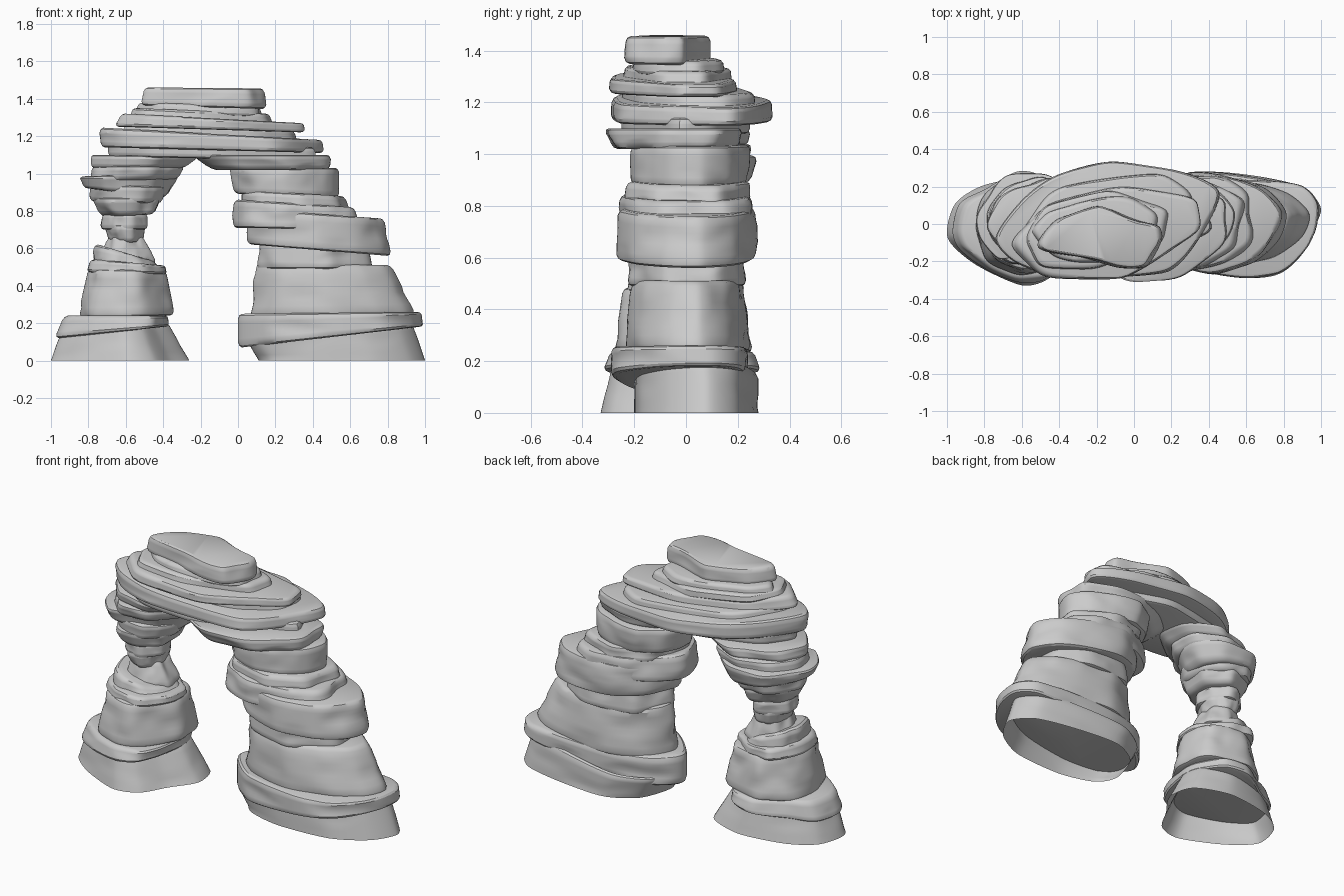
import bpy, math, random
from mathutils import Vector, noise

if "Cube" in bpy.data.objects:
    bpy.data.objects.remove(bpy.data.objects["Cube"])

SEG = 80

# plan outlines (x, y) of the layers whose shape shows clearly from above
BLUNT = [(0, 0), (.1, .16), (.35, .24), (.68, .24), (.9, .21), (.99, .1), (.95, -.12),
         (.78, -.27), (.55, -.29), (.2, -.21)]
WEDGE = [(0, -.02), (.1, .16), (.33, .26), (.62, .24), (.86, .17), (.99, .05), (.94, -.09),
         (.76, -.21), (.48, -.27), (.18, -.2)]
FOOT = [(-.99, -.04), (-.95, .11), (-.8, .2), (-.63, .29), (-.47, .25), (-.37, .1),
        (-.37, -.12), (-.44, -.3), (-.61, -.32), (-.8, -.25), (-.95, -.14)]
PLANS = {
    "left_foot_slab": FOOT,
    "left_base": [(-1, -.08), (-.96, .1), (-.8, .2), (-.52, .24), (-.3, .16), (-.26, 0),
                  (-.36, -.15), (-.45, -.29), (-.6, -.33), (-.85, -.22)],
    "right_base": [(.11, -.02), (.18, .18), (.36, .28), (.65, .26), (.9, .2), (1, .08),
                   (.92, -.07), (.72, -.18), (.4, -.2), (.18, -.14)],
    "bridge_wide": [(-.72, -.07), (-.58, .13), (-.4, .26), (-.1, .335), (.27, .28), (.47, .17),
                    (.36, -.08), (.2, -.25), (-.1, -.28), (-.4, -.28), (-.62, -.2)],
    "top_cap": [(-.51, -.08), (-.42, .03), (-.21, .107), (-.12, .09), (.03, .03), (.14, 0),
                (.15, -.08), (.07, -.21), (-.07, -.22), (-.23, -.18), (-.48, -.13)],
    "right_foot_slab": BLUNT,
}
for key in ("right_block", "right_boulder", "right_upper_block"):
    PLANS[key] = WEDGE


def spline(ctrl):
    """Closed smooth curve through the control points, clockwise input reversed."""
    n, out = len(ctrl), []
    for i in range(SEG):
        f = i * n / SEG
        k, t = int(f), f - int(f)
        p = [Vector(ctrl[(k + d) % n]) for d in (-1, 0, 1, 2)]
        m1, m2 = (p[2] - p[0]) * .4, (p[3] - p[1]) * .4
        out.append(p[1] * (2 * t**3 - 3 * t**2 + 1) + m1 * (t**3 - 2 * t**2 + t)
                   + p[2] * (3 * t**2 - 2 * t**3) + m2 * (t**3 - t**2))
    return out[::-1]


def outline(name, rng, skew):
    """Plan shape fitted to the -1..1 square: given plan or random rounded polygon."""
    if name in PLANS:
        pts = spline(PLANS[name])
    else:
        n = rng.choice((7, 8, 9))
        planes = [((k + rng.uniform(-.2, .2)) * math.tau / n, rng.uniform(.9, 1.06)) for k in range(n)]
        pts = []
        for i in range(SEG):
            a = i * math.tau / SEG
            r = sum(max(0, math.cos(a - ak) / d) ** 16 for ak, d in planes) ** (-1 / 16)
            u, v = r * math.cos(a), r * math.sin(a)
            pts.append((u, v + skew * u))
    lo = [min(p[k] for p in pts) for k in (0, 1)]
    hi = [max(p[k] for p in pts) for k in (0, 1)]
    return [tuple(2 * (p[k] - lo[k]) / (hi[k] - lo[k]) - 1 for k in (0, 1)) for p in pts]


def slab(name, bx0, bx1, tx0, tx1, y0, y1, zbl, zbr, ztl, ztr, skew=0, rough=.012, hollow=False):
    """Stone layer: bottom/top x ranges, y range, left/right heights of both faces."""
    rng = random.Random(name)
    shape = outline(name, rng, skew)
    seed = rng.uniform(0, 50)
    wmax = max(bx1 - bx0, tx1 - tx0)
    thick = min(ztl - zbl, ztr - zbr)
    e = min(.022, .3 * thick) / ((ztl - zbl + ztr - zbr) / 2)
    # rows: (height fraction, inset) with rounded rims
    rows = [(e + (1 - 2 * e) * k / 7, 0) for k in range(8)]
    rows = rows + [(1 - .3 * e, .007), (1, .02)]
    rows = ([(0, 0)] if hollow else [(0, .02), (.3 * e, .007)]) + rows
    verts = []
    for t, inset in rows:
        x0, x1 = bx0 + (tx0 - bx0) * t, bx1 + (tx1 - bx1) * t
        hx = (x1 - x0) / 2
        hy = (y1 - y0) / 2 * (.35 + .65 * (x1 - x0) / wmax)
        cx, cy = (x0 + x1) / 2, (y0 + y1) / 2
        for u, v in shape:
            s = (u + 1) / 2
            zb, zt = zbl + (zbr - zbl) * s, ztl + (ztr - ztl) * s
            z = zb + (zt - zb) * t
            # strata-like erosion, always cutting inward
            q = Vector((u * 1.7 + seed, v * 1.7, z * 11))
            cut = inset + rough * max(0, noise.noise(q) + .1) * 1.6
            if hollow and t == 0:
                cut = 0
            verts.append((cx + u * (hx - cut), cy + v * (hy - cut), z))
    faces = []
    for r in range(len(rows) - 1):
        for i in range(SEG):
            j = (i + 1) % SEG
            a, b = r * SEG, (r + 1) * SEG
            faces.append((a + i, a + j, b + j, b + i))
    top = (len(rows) - 1) * SEG
    if not hollow:
        faces.append(tuple(range(top, top + SEG)))
        faces.append(tuple(reversed(range(SEG))))
    me = bpy.data.meshes.new(name)
    me.from_pydata(verts, [], faces)
    me.update()
    ob = bpy.data.objects.new(name, me)
    bpy.context.collection.objects.link(ob)
    bpy.ops.object.select_all(action='DESELECT')
    ob.select_set(True)
    bpy.context.view_layer.objects.active = ob
    bpy.ops.object.shade_smooth_by_angle(angle=math.radians(32))


# open-ended feet
slab("left_base", -1, -.26, -.94, -.38, -.33, .25, 0, 0, .18, .21, hollow=True, rough=.004)
slab("right_base", .11, 1, .04, .93, -.20, .28, 0, 0, .12, .21, hollow=True, rough=.004)

# slender left leg, bottom to top
left_leg = [
    ("left_foot_slab", -.98, -.37, -.93, -.37, -.32, .29, .12, .18, .24, .24),
    ("left_block", -.86, -.335, -.80, -.385, -.28, .26, .23, .24, .49, .48, .05),
    ("left_block_cap", -.81, -.38, -.79, -.39, -.23, .23, .47, .46, .54, .51, 0),
    ("left_shoulder", -.785, -.40, -.77, -.46, -.19, .21, .50, .48, .62, .54, 0),
    ("left_neck_foot", -.74, -.43, -.69, -.51, -.12, .18, .54, .52, .68, .67, 0),
    ("left_neck", -.69, -.51, -.72, -.49, -.12, .17, .63, .63, .73, .72, 0),
    ("left_neck_collar", -.74, -.48, -.73, -.485, -.12, .18, .70, .70, .79, .79, 0),
    ("left_bowl", -.73, -.45, -.79, -.41, -.18, .23, .77, .78, .87, .87, 0),
    ("left_bowl_rim", -.79, -.41, -.80, -.38, -.19, .24, .85, .84, .94, .93, 0),
    ("left_ledge", -.82, -.38, -.85, -.31, -.20, .28, .92, .87, .985, 1.0, .1),
    ("left_lintel_foot", -.79, -.32, -.78, -.28, -.21, .26, .96, .97, 1.04, 1.04, .1),
    ("left_lintel", -.79, -.28, -.79, -.20, -.22, .26, 1.03, 1.03, 1.10, 1.09, .1),
]
# massive right leg, bottom to top
right_leg = [
    ("right_foot_slab", 0, .99, 0, .98, -.29, .24, .07, .18, .25, .26),
    ("right_block", .06, .95, .09, .82, -.24, .25, .23, .25, .52, .51),
    ("right_ledge", .10, .72, .12, .70, -.23, .24, .49, .49, .65, .60, .1),
    ("right_boulder", .05, .82, .04, .78, -.27, .28, .62, .56, .81, .76),
    ("right_overhang", -.04, .66, -.02, .62, -.27, .27, .71, .70, .86, .82, .1),
    ("right_upper_ledge", .02, .60, .02, .57, -.24, .26, .83, .80, .91, .88, .1),
    ("right_upper_block", -.02, .54, -.05, .54, -.22, .25, .89, .87, 1.04, 1.03),
    ("right_lintel", -.14, .49, -.25, .50, -.32, .23, 1.02, 1.02, 1.10, 1.10, .15),
]
# bridging slabs over the opening
bridge = [
    ("bridge_bottom", -.70, .42, -.71, .41, -.25, .25, 1.09, 1.07, 1.16, 1.14, .25),
    ("bridge_wide", -.74, .46, -.74, .45, -.29, .335, 1.14, 1.11, 1.245, 1.18),
    ("bridge_thin", -.62, .32, -.60, .30, -.25, .27, 1.22, 1.16, 1.27, 1.23, .3),
    ("bridge_middle", -.66, .36, -.63, .35, -.30, .20, 1.25, 1.22, 1.32, 1.27, .3),
    ("bridge_step", -.58, .19, -.56, .17, -.25, .18, 1.31, 1.25, 1.35, 1.32, .15),
    ("bridge_upper", -.55, .14, -.53, .12, -.21, .15, 1.33, 1.30, 1.38, 1.36, .1),
    ("top_cap", -.52, .155, -.50, .14, -.24, .10, 1.365, 1.345, 1.46, 1.455),
]
for p in left_leg + right_leg:
    slab(*p)
for p in bridge:
    slab(*p, rough=.008)
